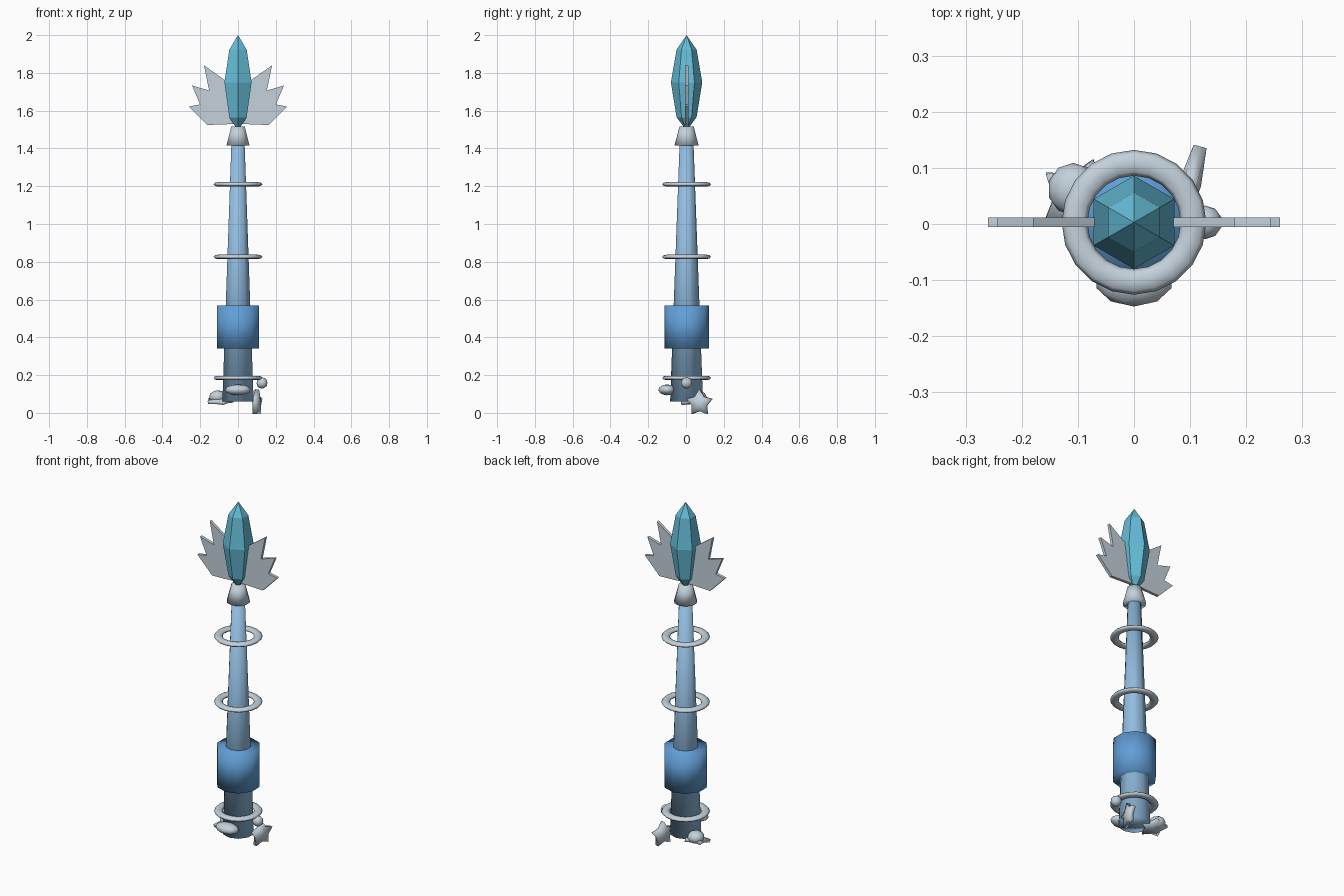
import bpy, bmesh, math
from mathutils import Matrix, Vector, Euler

cube = bpy.data.objects.get("Cube")
if cube:
    bpy.data.objects.remove(cube)

AXIS_Y = 0.003


def material(name, color):
    m = bpy.data.materials.new(name)
    m.use_nodes = True
    m.diffuse_color = (*color, 1)
    m.node_tree.nodes["Principled BSDF"].inputs["Base Color"].default_value = (*color, 1)
    return m


silver = material("pale silver", (0.55, 0.64, 0.71))
sky = material("sky blue", (0.29, 0.51, 0.75))
blue = material("deep blue", (0.12, 0.34, 0.67))
aqua = material("aqua crystal", (0.13, 0.51, 0.69))


def finish(bm, name, mat, smooth=True):
    bmesh.ops.recalc_face_normals(bm, faces=bm.faces)
    mesh = bpy.data.meshes.new(name)
    bm.to_mesh(mesh)
    bm.free()
    mesh.materials.append(mat)
    for p in mesh.polygons:
        p.use_smooth = smooth
    ob = bpy.data.objects.new(name, mesh)
    bpy.context.collection.objects.link(ob)
    return ob


def lathe(name, profile, sides, mat, smooth=True):
    """Stack polygon rings from (radius, z) pairs, with a corner at the back."""
    bm = bmesh.new()
    rings = []
    for r, z in profile:
        angles = [math.pi / 2 + math.tau * i / sides for i in range(sides)]
        rings.append([bm.verts.new((r * math.cos(a), AXIS_Y + r * math.sin(a), z))
                      for a in angles])
    for low, high in zip(rings, rings[1:]):
        for i in range(sides):
            j = (i + 1) % sides
            bm.faces.new((low[i], low[j], high[j], high[i]))
    bm.faces.new(rings[0])
    bm.faces.new(rings[-1])
    bmesh.ops.remove_doubles(bm, verts=bm.verts, dist=0.0005)
    return finish(bm, name, mat, smooth)


def ring(name, z, major=0.106, minor=0.023, flat=0.5, sides=20, around=8):
    bm = bmesh.new()
    loops = []
    for i in range(sides):
        a = math.pi / 2 + math.tau * i / sides
        loop = []
        for k in range(around):
            b = math.tau * k / around
            r = major + minor * math.cos(b)
            loop.append(bm.verts.new((r * math.cos(a), AXIS_Y + r * math.sin(a),
                                      z + flat * minor * math.sin(b))))
        loops.append(loop)
    for i in range(sides):
        p, q = loops[i], loops[(i + 1) % sides]
        for k in range(around):
            n = (k + 1) % around
            bm.faces.new((p[k], q[k], q[n], p[n]))
    return finish(bm, name, silver)


def leaf(name, side):
    """Jagged flat plate fanning out beside the crystal."""
    outline = [(0.01, 1.53), (0.164, 1.524), (0.26, 1.622), (0.201, 1.633),
               (0.243, 1.733), (0.153, 1.707), (0.18, 1.84), (0.06, 1.755)]
    bm = bmesh.new()
    face = bm.faces.new([bm.verts.new((side * x, AXIS_Y - 0.008, z)) for x, z in outline])
    out = bmesh.ops.extrude_face_region(bm, geom=[face])
    bmesh.ops.translate(bm, vec=(0, 0.017, 0),
                        verts=[v for v in out["geom"] if isinstance(v, bmesh.types.BMVert)])
    return finish(bm, name, silver, False)


def pebble(name, center, scale, sub=2):
    bm = bmesh.new()
    bmesh.ops.create_icosphere(bm, subdivisions=sub, radius=1)
    bm.transform(Matrix.Translation(center) @ Matrix.Diagonal((*scale, 1)))
    return finish(bm, name, silver)


def star(name, center, rotation, outer, inner, half_thick):
    """Five-armed rounded star with a domed middle on both faces."""
    bm = bmesh.new()
    rims = []
    for s in (-1, 1):
        rim = []
        for i in range(10):
            r = inner if i % 2 else outer
            a = math.pi / 2 + math.pi * i / 5
            rim.append(bm.verts.new((r * math.cos(a), r * math.sin(a), s * half_thick * 0.6)))
        hub = bm.verts.new((0, 0, s * half_thick))
        for i in range(10):
            bm.faces.new((rim[i], rim[(i + 1) % 10], hub))
        rims.append(rim)
    for i in range(10):
        j = (i + 1) % 10
        bm.faces.new((rims[0][i], rims[0][j], rims[1][j], rims[1][i]))
    bm.transform(Matrix.Translation(Vector(center)) @ Euler(rotation).to_matrix().to_4x4())
    return finish(bm, name, silver)


# Staff body
lathe("shaft", [(0.087, 0.06), (0.037, 1.42)], 10, sky)
lathe("grip_collar", [(0.118, 0.34), (0.118, 0.568)], 10, blue)
lathe("crystal_socket", [(0.064, 1.415), (0.038, 1.515)], 10, silver)

# Faceted crystal
lathe("crystal", [(0.012, 1.51), (0.053, 1.565), (0.083, 1.75), (0.053, 1.923), (0, 2.0)],
      6, aqua, False)

# Floating rings and leaf plates
for label, z in (("lower", 0.185), ("middle", 0.826), ("upper", 1.21)):
    ring(label + "_ring", z)
for label, side in (("left", 1), ("right", -1)):
    leaf(label + "_leaf", side)

# Sea ornaments around the foot
pebble("front_shell", (0, -0.1, 0.122), (0.07, 0.047, 0.029))
pebble("side_pearl", (0.127, 0.003, 0.158), (0.03, 0.03, 0.03))
pebble("conch_body", (-0.108, 0.062, 0.085), (0.046, 0.047, 0.035))
star("conch_frill", (-0.098, 0.045, 0.063), (0.1, -0.15, 0.9), 0.075, 0.045, 0.015)
star("starfish", (0.1, 0.072, 0.052),
     (math.radians(90), 0, math.radians(75)), 0.072, 0.042, 0.02).rotation_euler = (0, 0, 0)
